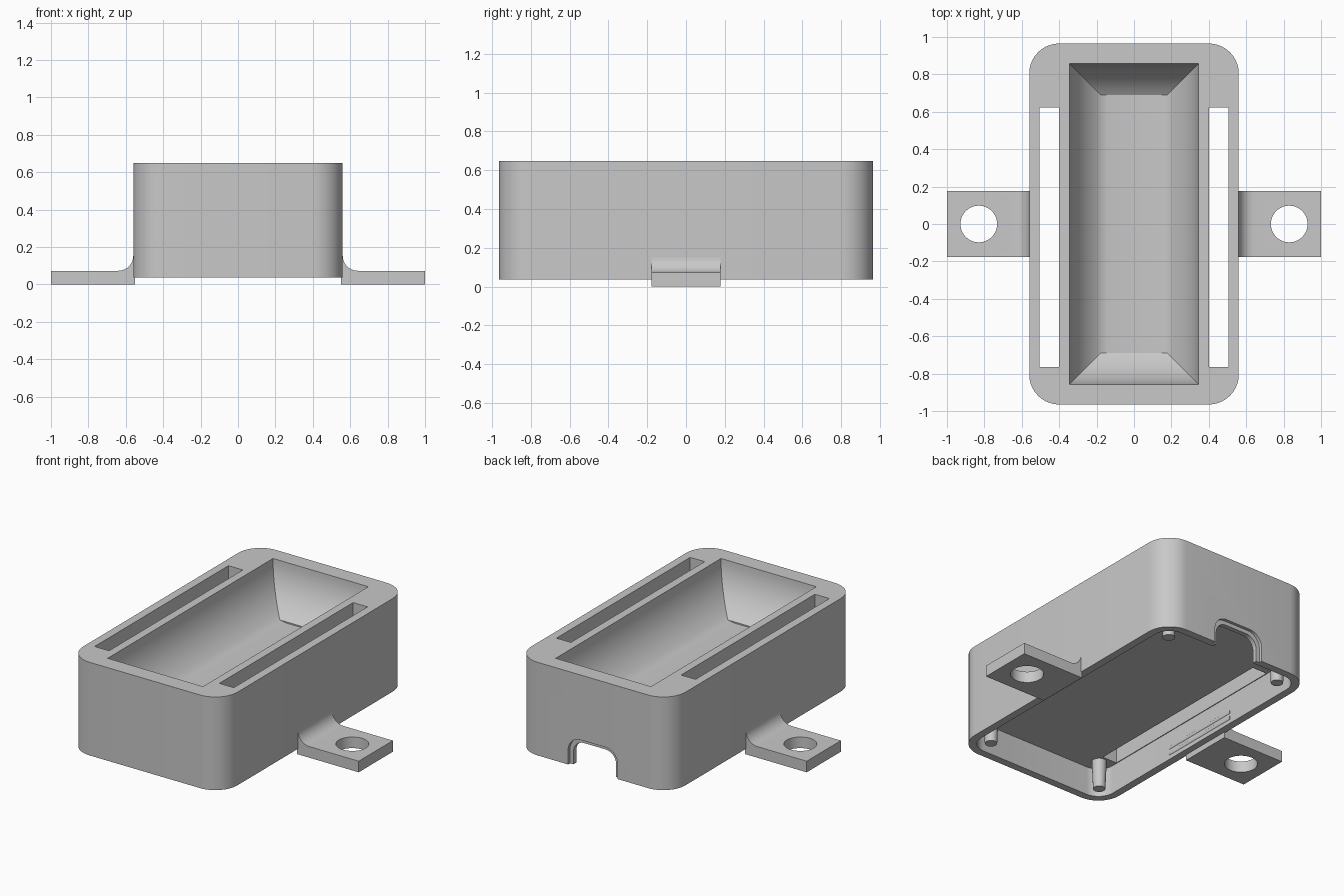
import bpy, bmesh, math

if "Cube" in bpy.data.objects:
    bpy.data.objects.remove(bpy.data.objects["Cube"])

grey = bpy.data.materials.new("light_grey_plastic")
grey.use_nodes = True
grey.diffuse_color = (0.58, 0.58, 0.58, 1)
grey.node_tree.nodes["Principled BSDF"].inputs["Base Color"].default_value = (0.58, 0.58, 0.58, 1)


def loft(name, rings):
    """Skin a closed solid through rings of 3D points."""
    bm = bmesh.new()
    loops = [[bm.verts.new(p) for p in ring] for ring in rings]
    n = len(loops[0])
    for a, b in zip(loops, loops[1:]):
        for i in range(n):
            j = (i + 1) % n
            bm.faces.new((a[i], a[j], b[j], b[i]))
    bm.faces.new(loops[0][::-1])
    bm.faces.new(loops[-1])
    bmesh.ops.recalc_face_normals(bm, faces=bm.faces)
    mesh = bpy.data.meshes.new(name)
    bm.to_mesh(mesh)
    bm.free()
    mesh.materials.append(grey)
    ob = bpy.data.objects.new(name, mesh)
    bpy.context.scene.collection.objects.link(ob)
    return ob


def rounded(hx, hy, r, steps=10):
    """Outline of a rounded rectangle."""
    pts = []
    for k, (sx, sy) in enumerate(((1, 1), (-1, 1), (-1, -1), (1, -1))):
        for i in range(steps + 1):
            a = math.pi / 2 * (k + i / steps)
            pts.append((sx * (hx - r) + r * math.cos(a), sy * (hy - r) + r * math.sin(a)))
    return pts


def rect(hx, hy, cx=0, cy=0):
    return [(cx + sx * hx, cy + sy * hy) for sx, sy in ((1, 1), (-1, 1), (-1, -1), (1, -1))]


def prism_z(name, outline, z0, z1):
    return loft(name, [[(x, y, z) for x, y in outline] for z in (z0, z1)])


def prism_y(name, outline, y0, y1):
    return loft(name, [[(x, y, z) for x, z in outline] for y in (y0, y1)])


def activate(ob):
    bpy.ops.object.select_all(action='DESELECT')
    ob.select_set(True)
    bpy.context.view_layer.objects.active = ob


def cut(ob, cutter):
    activate(ob)
    mod = ob.modifiers.new("cut", 'BOOLEAN')
    mod.operation, mod.solver, mod.object = 'DIFFERENCE', 'EXACT', cutter
    bpy.ops.object.modifier_apply(modifier=mod.name)
    bpy.data.objects.remove(cutter)


def smooth(ob):
    activate(ob)
    bpy.ops.object.shade_smooth_by_angle(angle=math.radians(28))


def cylinder(name, r0, r1, z0, z1, x=0, y=0, n=32):
    return loft(name, [[(x + r * math.cos(i * math.tau / n), y + r * math.sin(i * math.tau / n), z)
                        for i in range(n)] for r, z in ((r0, z0), (r1, z1))])


# Outer housing, hollow and open underneath
TOP, FLOOR, CEIL = 0.648, 0.037, 0.225
housing = prism_z("housing", rounded(0.56, 0.965, 0.16), FLOOR, TOP)
cut(housing, prism_z("cavity", rounded(0.51, 0.915, 0.11), -0.1, CEIL))

# Rounded trough in the top: circular flanks easing into a flat floor
R = 0.346
levels = [(R, TOP + 0.05)]
arc_end = math.acos(0.18 / R)
for i in range(13):
    a = arc_end * i / 12
    levels.append((R * math.cos(a), TOP - R * math.sin(a)))
rings = [[(x, y, z) for x, y in rect(h, h + 0.511)] for h, z in levels]
h0, z0 = levels[-1]
rings.append([(x, y, z0 - 0.008) for x, y in rect(h0 - 0.04, h0 + 0.511)])
cut(housing, loft("trough", rings))

# Long strap slots beside the trough
for side in (-1, 1):
    cut(housing, prism_z("slot", rect(0.0525, 0.6935, side * 0.4525, -0.0715), 0.15, 0.8))


# Cable arch in the back wall with a shallow recessed border
def arch(name, half, top, y0, y1):
    pts = rounded(half, top + 0.2, half * 0.5)
    cut(housing, prism_y(name, [(x, z - 0.2) for x, z in pts], y0, y1))


arch("arch_border", 0.18, 0.222, 0.945, 1.1)
arch("arch_opening", 0.155, 0.197, 0.8, 1.1)
smooth(housing)

for side, word in ((1, "left"), (-1, "right")):
    # Mounting tab with a filleted root and a screw hole
    profile = [(0.552, 0), (1.0, 0), (1.0, 0.073), (0.64, 0.073)]
    for i in range(1, 11):
        a = math.pi / 2 * i / 10
        profile.append((0.64 - 0.08 * math.sin(a), 0.153 - 0.08 * math.cos(a)))
    profile.append((0.552, 0.153))
    tab = prism_y(word + "_mounting_tab", [(side * x, z) for x, z in profile], -0.177, 0.177)
    cut(tab, cylinder("screw_hole", 0.098, 0.098, -0.1, 0.2, side * 0.83, n=48))
    smooth(tab)

    # Grip ridges on the inner side wall
    for z in (0.075, 0.115):
        ridge = [(side * 0.521 + 0.016 * math.cos(i * math.tau / 12),
                  z + 0.016 * math.sin(i * math.tau / 12)) for i in range(12)]
        smooth(prism_y(word + "_inner_ridge", ridge, -0.28, 0.28))

    # Tapered screw posts in the corners
    for end, place in ((-1, "front"), (1, "back")):
        post = cylinder(place + "_" + word + "_screw_post", 0.037, 0.045, 0.04, CEIL + 0.01,
                        side * 0.42, end * 0.822, 24)
        smooth(post)
